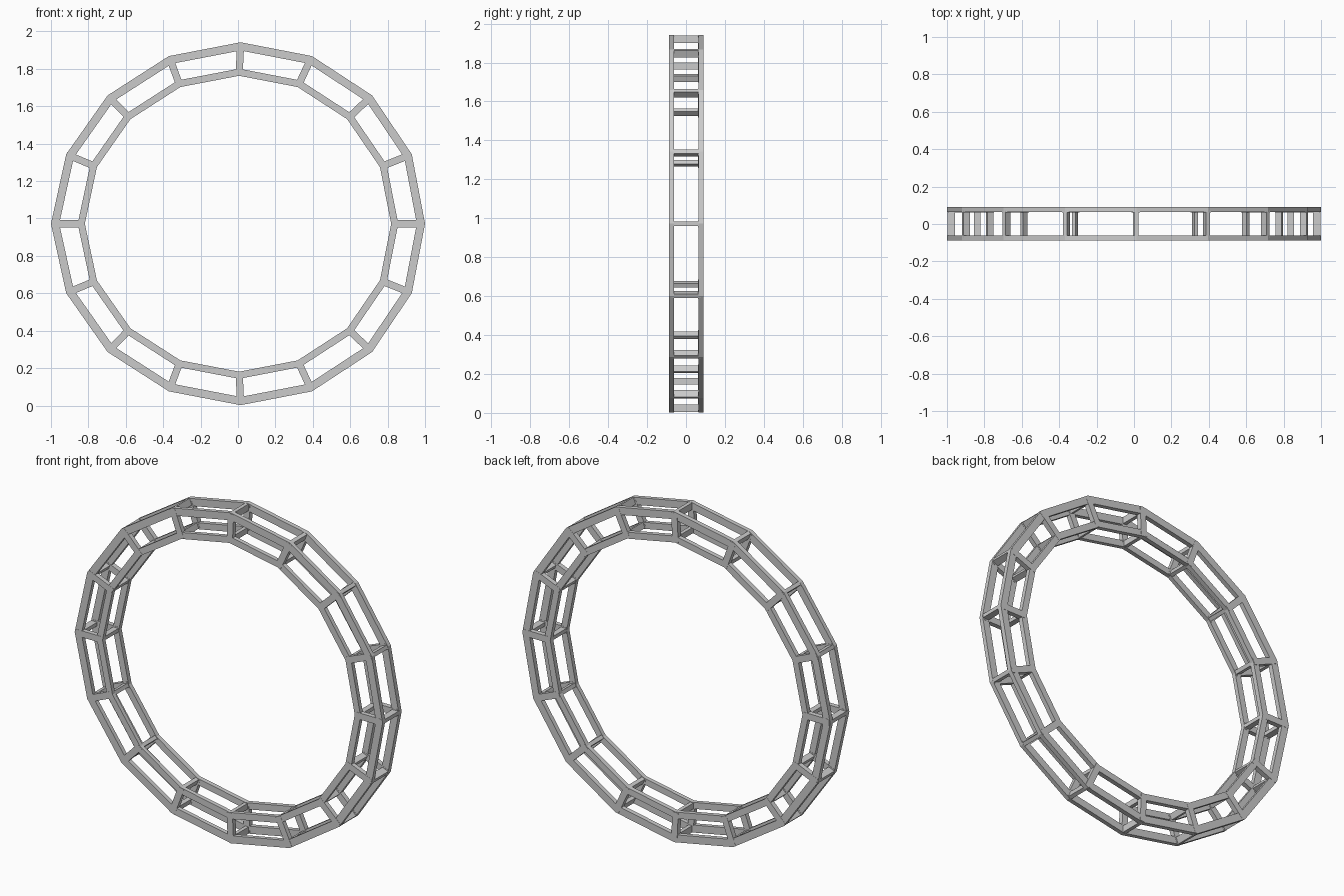
import bpy, bmesh, math
from mathutils import Vector, Matrix

if "Cube" in bpy.data.objects:
    bpy.data.objects.remove(bpy.data.objects["Cube"])

N = 16
CZ = 0.972


def point(i, rx, rz, shift):
    # corner of the slightly flattened 16-sided ring
    a = 2 * math.pi * i / N
    return Vector((rx * math.cos(a) + shift * abs(math.sin(a)), 0, CZ + rz * math.sin(a)))


def finish(name, bm):
    bmesh.ops.recalc_face_normals(bm, faces=bm.faces)
    me = bpy.data.meshes.new(name)
    bm.to_mesh(me)
    bm.free()
    ob = bpy.data.objects.new(name, me)
    bpy.context.collection.objects.link(ob)


def hoop(name, rx, rz, width, shift, y0, y1):
    # mitred rectangular hoop; rx, rz are the outer corner radii
    bm = bmesh.new()
    rings = []
    for i in range(N):
        o = point(i, rx, rz, shift)
        n = point(i, rx - width, rz - width, shift)
        rings.append([bm.verts.new((p.x, y, p.z)) for p, y in ((o, y0), (o, y1), (n, y1), (n, y0))])
    for i in range(N):
        a, b = rings[i], rings[(i + 1) % N]
        for k in range(4):
            m = (k + 1) % 4
            bm.faces.new((a[k], a[m], b[m], b[k]))
    finish(name, bm)


def bar(bm, p, q, y0, y1, width):
    # rectangular bar lying in the ring plane from p to q
    d = q - p
    mid = (p + q) / 2
    mid.y = (y0 + y1) / 2
    m = (Matrix.Translation(mid) @ Matrix.Rotation(-math.atan2(d.z, d.x), 4, 'Y')
         @ Matrix.Diagonal((d.length, y1 - y0, width, 1)))
    bmesh.ops.create_cube(bm, size=1, matrix=m)


OUT = (1.0, 0.97, 0.014)
INN = (0.857, 0.829, 0.006)

for label, y0, y1 in (("front", -0.087, -0.062), ("back", 0.063, 0.09)):
    # outer and inner hoops
    hoop(label + "_outer_hoop", OUT[0], OUT[1], 0.044, OUT[2], y0, y1)
    hoop(label + "_inner_hoop", INN[0], INN[1], 0.038, INN[2], y0, y1)
    # radial spokes joining the hoops
    bm = bmesh.new()
    for i in range(N):
        p = point(i, INN[0] - 0.036, INN[1] - 0.036, INN[2])
        q = point(i, OUT[0] - 0.006, OUT[1] - 0.006, OUT[2])
        bar(bm, p, q, y0 - 0.001, y1 + 0.001, 0.038)
    finish(label + "_spokes", bm)

# cross bars between the front and back frames
for label, (rx, rz, s), w in (("outer", OUT, 0.042), ("inner", INN, 0.036)):
    bm = bmesh.new()
    for i in range(N):
        bar(bm, point(i, rx - w, rz - w, s), point(i, rx - 0.002, rz - 0.002, s), -0.075, 0.076, 0.022)
    finish(label + "_cross_bars", bm)
